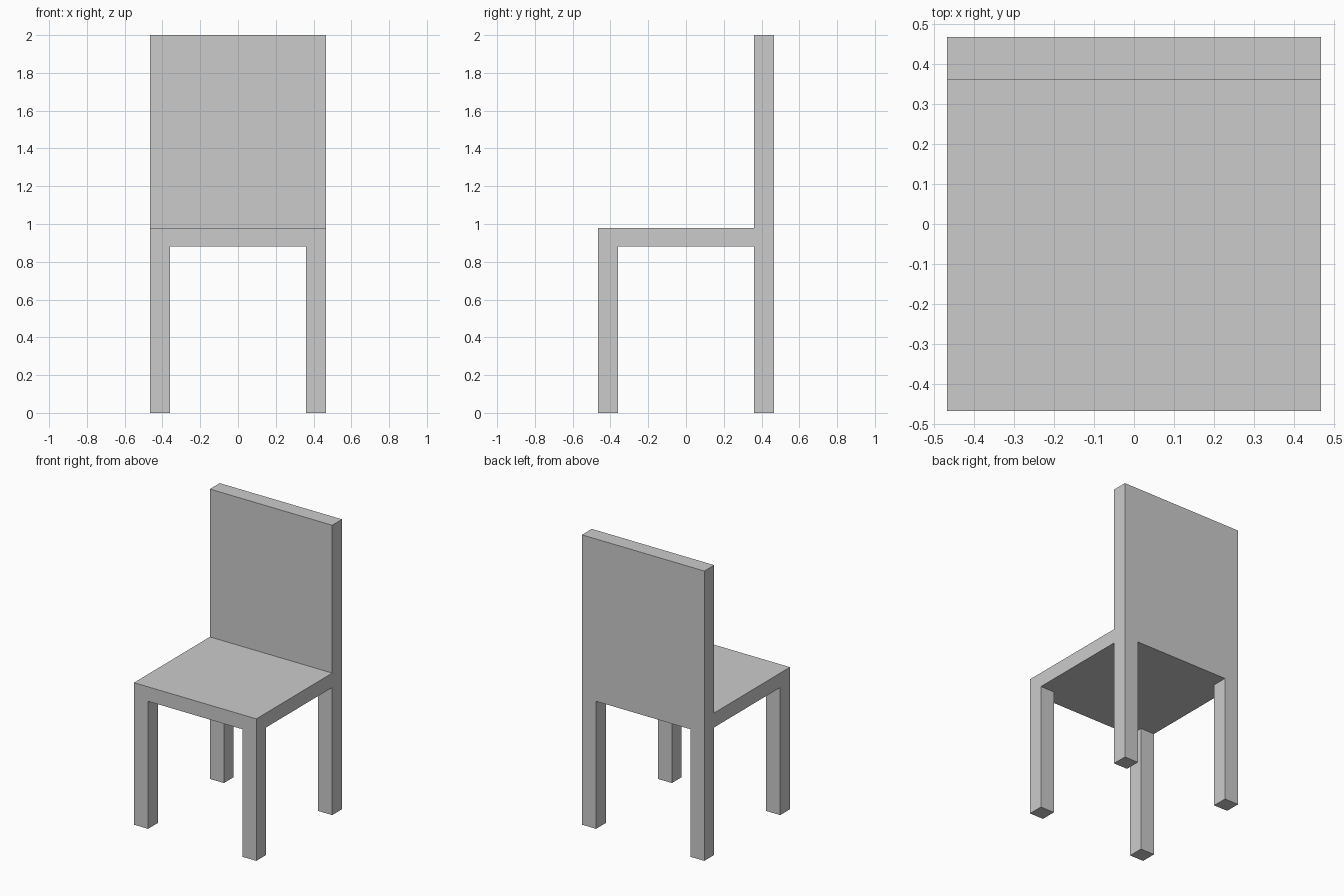
import bpy
import bmesh
from mathutils import Matrix, Vector

if "Cube" in bpy.data.objects:
    bpy.data.objects.remove(bpy.data.objects["Cube"])

HALF = 0.467        # half width and depth of the chair
INNER = 0.36        # inner side of legs and backrest
SEAT_LOW, SEAT_TOP, TOP = 0.88, 0.98, 2.0


def extrude_to(bm, faces, z):
    """Extrude horizontal faces to height z, leaving no hidden faces behind."""
    result = bmesh.ops.extrude_face_region(bm, geom=faces)
    for v in result["geom"]:
        if isinstance(v, bmesh.types.BMVert):
            v.co.z = z
    leftover = [f for f in faces if f.is_valid]
    if leftover:
        bmesh.ops.delete(bm, geom=leftover, context="FACES_ONLY")


def pick(bm, normal_z, test):
    return [f for f in bm.faces
            if f.normal.z * normal_z > 0.9 and test(f.calc_center_median())]


bm = bmesh.new()

# Seat slab, cut into a 3 x 3 layout
bmesh.ops.create_cube(bm, size=1, matrix=Matrix.Translation((0, 0, (SEAT_LOW + SEAT_TOP) / 2))
                      @ Matrix.Diagonal((2 * HALF, 2 * HALF, SEAT_TOP - SEAT_LOW, 1)))
for axis in (Vector((1, 0, 0)), Vector((0, 1, 0))):
    for side in (-1, 1):
        bmesh.ops.bisect_plane(bm, geom=bm.verts[:] + bm.edges[:] + bm.faces[:],
                               plane_co=axis * side * INNER, plane_no=axis)
bm.normal_update()

# Four legs from the bottom corners, backrest from the rear strip
legs = pick(bm, -1, lambda c: abs(c.x) > INNER and abs(c.y) > INNER)
back = pick(bm, 1, lambda c: c.y > INNER)
extrude_to(bm, legs, 0)
extrude_to(bm, back, TOP)

bmesh.ops.recalc_face_normals(bm, faces=bm.faces[:])
mesh = bpy.data.meshes.new("chair")
bm.to_mesh(mesh)
bm.free()
bpy.context.collection.objects.link(bpy.data.objects.new("chair", mesh))
